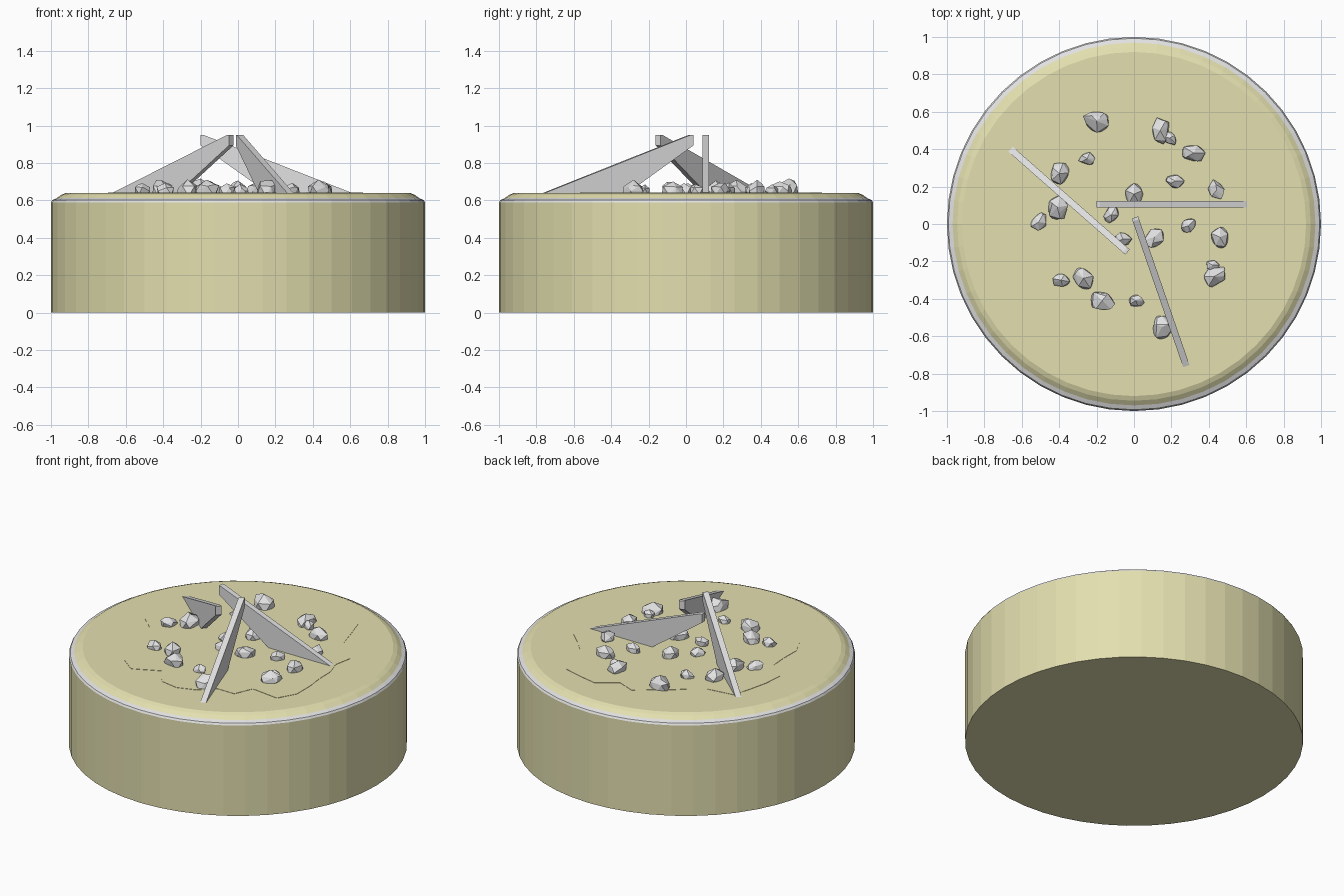
import bpy, bmesh, math, random
from mathutils import Vector, Matrix

if "Cube" in bpy.data.objects:
    bpy.data.objects.remove(bpy.data.objects["Cube"])

random.seed(4)


def material(name, rgb):
    m = bpy.data.materials.new(name)
    m.diffuse_color = (*rgb, 1)
    m.use_nodes = True
    m.node_tree.nodes["Principled BSDF"].inputs["Base Color"].default_value = m.diffuse_color
    return m


CREAM = material("cream yellow", (0.77, 0.74, 0.43))
GREY = material("light grey", (0.76, 0.76, 0.77))


def finish(name, bm, *mats):
    bmesh.ops.recalc_face_normals(bm, faces=bm.faces)
    me = bpy.data.meshes.new(name)
    bm.to_mesh(me)
    bm.free()
    for m in mats:
        me.materials.append(m)
    ob = bpy.data.objects.new(name, me)
    bpy.context.collection.objects.link(ob)
    return ob


def turned(name, profile, sides, *mats):
    """Closed solid of revolution from (radius, z) rings."""
    bm = bmesh.new()
    rings = [[bm.verts.new((r * math.cos(2 * math.pi * i / sides),
                            r * math.sin(2 * math.pi * i / sides), z))
              for i in range(sides)] for r, z in profile]
    for a, b in zip(rings, rings[1:]):
        for i in range(sides):
            j = (i + 1) % sides
            bm.faces.new((a[i], a[j], b[j], b[i]))
    bm.faces.new(rings[0])
    bm.faces.new(rings[-1])
    return finish(name, bm, *mats)


# Round base with a grey rim at the shoulder and a bevelled cream top
base = turned("round_base", [(1, 0), (1, 0.59), (0.993, 0.602), (0.97, 0.612),
                             (0.945, 0.63), (0.92, 0.64)], 48, CREAM, GREY)
for f in base.data.polygons:
    if 0.592 < f.center.z < 0.61:
        f.material_index = 1

# Thin ragged patch on the top
bm = bmesh.new()
patch = []
for i in range(36):
    a = 2 * math.pi * i / 36
    r = random.uniform(0.58, 0.76)
    patch.append(bm.verts.new((r * math.cos(a) + 0.03, r * math.sin(a) + 0.02, 0.638)))
face = bm.faces.new(patch)
top = bmesh.ops.extrude_face_region(bm, geom=[face])
bmesh.ops.translate(bm, vec=(0, 0, 0.004),
                    verts=[g for g in top["geom"] if isinstance(g, bmesh.types.BMVert)])
finish("ragged_patch", bm, CREAM)

# Rocks: x, y, mean radius, long-axis direction in degrees
rocks = [
    (-.20, .55, .073, -20), (.14, .50, .062, 90), (.19, .46, .04, -40),
    (.32, .38, .062, 0), (-.25, .35, .042, 0), (-.40, .27, .06, 70),
    (.22, .23, .047, 0), (.44, .18, .05, -60), (0, .16, .056, 90),
    (-.41, .09, .068, 75), (-.12, .05, .045, 60), (-.51, .01, .046, 60),
    (.29, -.01, .043, 45), (.11, -.07, .058, 45), (.46, -.07, .06, 90),
    (-.06, -.08, .045, 0), (.42, -.22, .036, 0), (.43, -.28, .06, 30),
    (-.39, -.30, .044, -10), (-.27, -.29, .062, -55), (.01, -.41, .039, 0),
    (-.17, -.41, .065, -15), (.15, -.55, .067, 90)]
for n, (x, y, r, turn) in enumerate(rocks):
    bm = bmesh.new()
    bmesh.ops.create_icosphere(bm, subdivisions=1, radius=1)
    bmesh.ops.subdivide_edges(bm, edges=random.sample(list(bm.edges), 6), cuts=1)
    for v in bm.verts:
        v.co = v.co.normalized() * random.uniform(0.86, 1.12)
    hull = bmesh.ops.convex_hull(bm, input=bm.verts)
    loose = {g for g in hull["geom_interior"] if isinstance(g, bmesh.types.BMVert)}
    bmesh.ops.delete(bm, geom=list(loose), context="VERTS")
    bm.transform(Matrix.Translation((x, y, 0.65))
                 @ Matrix.Rotation(math.radians(turn), 4, "Z")
                 @ Matrix.Diagonal((r * 1.12, r * 0.86, r * 0.92, 1)))
    finish(f"rock_{n + 1}", bm, GREY)


# Leaning shards: slanted flat plates from a raised end to a point on the top
def shard(name, start, end):
    a, b = Vector(start), Vector(end)
    d = b - a
    side = Vector((-d.y, d.x)).normalized() * 0.018
    bm = bmesh.new()
    loops = []
    for s in (-1, 1):
        loop = []
        for t, z in ((0, 0.95), (0.02, 0.95), (1, 0.64), (1, 0.625), (0.47, 0.625), (0, 0.895)):
            p = a + d * t + side * s
            loop.append(bm.verts.new((p.x, p.y, z)))
        bm.faces.new(loop)
        loops.append(loop)
    for i in range(6):
        j = (i + 1) % 6
        bm.faces.new((loops[0][i], loops[0][j], loops[1][j], loops[1][i]))
    finish(name, bm, GREY)


shard("right_shard", (-.20, .105), (.61, .105))
shard("left_shard", (-.035, -.15), (-.66, .40))
shard("front_shard", (.005, .035), (.28, -.76))
